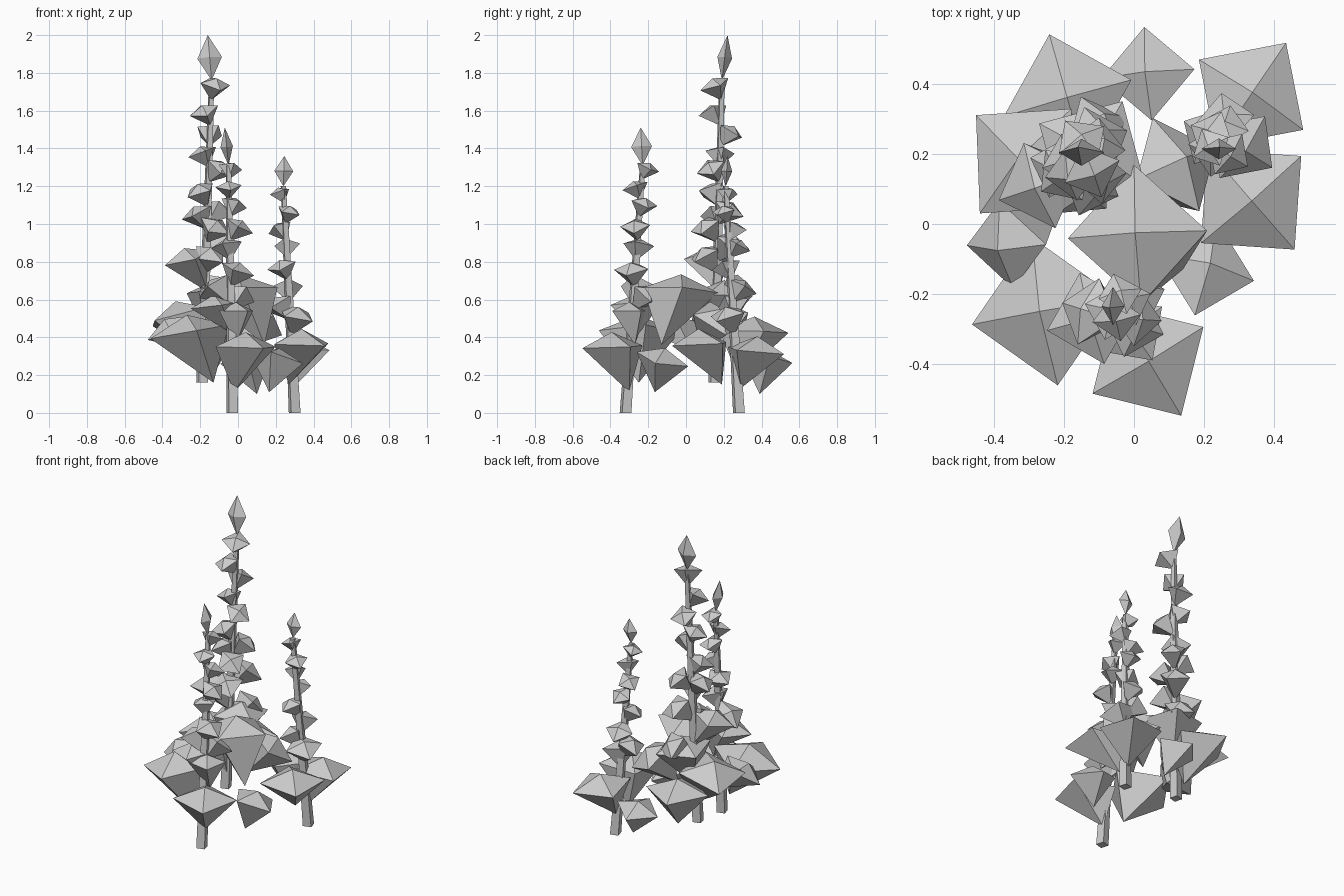
import bpy
import bmesh
import random
from math import cos, sin, pi, radians
from mathutils import Vector

random.seed(4)
UP = Vector((0, 0, 1))

default_cube = bpy.data.objects.get("Cube")
if default_cube:
    bpy.data.objects.remove(default_cube, do_unlink=True)

# One plain grey for the whole plant
grey = bpy.data.materials.new("plain_grey")
grey.use_nodes = True
colour = (0.6, 0.6, 0.6, 1)
grey.diffuse_color = colour
grey.node_tree.nodes["Principled BSDF"].inputs["Base Color"].default_value = colour


def finish(bm, name):
    """Turn a bmesh into a flat shaded grey object."""
    bmesh.ops.recalc_face_normals(bm, faces=bm.faces)
    mesh = bpy.data.meshes.new(name)
    bm.to_mesh(mesh)
    bm.free()
    mesh.materials.append(grey)
    part = bpy.data.objects.new(name, mesh)
    bpy.context.collection.objects.link(part)
    return part


def add_gem(bm, centre, root, radius, twist, cap, level, squash=1):
    """Four-sided double pyramid: point at root, square rim at centre, low cap.
    A level of one keeps the rim flat, zero sets it square to the root."""
    centre, root = Vector(centre), Vector(root)
    axis = (centre - root).normalized().lerp(UP, level).normalized()
    turn = UP.rotation_difference(axis)
    rim = []
    for k in range(4):
        angle = twist + k * pi / 2
        offset = Vector((cos(angle), sin(angle), 0)) * radius
        if k % 2:
            offset *= squash
        rim.append(bm.verts.new(centre + turn @ offset))
    low = bm.verts.new(root)
    high = bm.verts.new(centre + axis * cap)
    for k in range(4):
        a, b = rim[k], rim[(k + 1) % 4]
        bm.faces.new((a, b, high))
        bm.faces.new((b, a, low))


def add_stem(name, foot, head, thick, thin):
    """Tapered square stem with level ends."""
    bm = bmesh.new()
    rings = []
    for point, radius in ((foot, thick), (head, thin)):
        ring = []
        for k in range(4):
            angle = pi / 3 + k * pi / 2
            offset = Vector((cos(angle), sin(angle), 0)) * radius
            ring.append(bm.verts.new(Vector(point) + offset))
        rings.append(ring)
    for k in range(4):
        n = (k + 1) % 4
        bm.faces.new((rings[0][k], rings[0][n], rings[1][n], rings[1][k]))
    bm.faces.new(rings[0])
    bm.faces.new(rings[1])
    return finish(bm, name)


def add_stalk(name, foot, head, tip, bud_radius, bud_turn, florets):
    """A stem, its climbing florets and the pointed bud on top."""
    foot, head, tip = Vector(foot), Vector(head), Vector(tip)
    add_stem(name + "_stem", foot, head, 0.036, 0.016)

    bm = bmesh.new()
    for x, y, z, radius in florets:
        # each floret grows outwards and upwards from the stem
        share = (z - radius - foot.z) / (head.z - foot.z)
        root = foot.lerp(head, share)
        twist = random.uniform(0, pi / 2)
        add_gem(bm, (x, y, z), root, radius, twist, radius * 0.4, 0.15)
    finish(bm, name + "_florets")

    bm = bmesh.new()
    middle = head.lerp(tip, 0.5)
    add_gem(bm, middle, head, bud_radius, bud_turn, (tip - middle).length, 0, 0.6)
    finish(bm, name + "_bud")


# Tall stalk at the back right of the plant
add_stalk("tall_stalk", (-.19, .15, .16), (-.14, .19, 1.76), (-.16, .22, 2), .065, 0, [
    (-.12, .15, 1.74, .085), (-.18, .14, 1.6, .08), (-.15, .24, 1.49, .08),
    (-.19, .18, 1.38, .08), (-.09, .13, 1.3, .08), (-.2, .14, 1.18, .09),
    (-.1, .23, 1.08, .085), (-.22, .16, 1.06, .09), (-.12, .1, .99, .09),
    (-.1, .25, .9, .1), (-.15, .1, .84, .1), (-.1, .29, .67, .1)])

# Middle stalk at the front
add_stalk("middle_stalk", (-.03, -.32, 0), (-.05, -.23, 1.31), (-.07, -.24, 1.51), .055, pi / 2, [
    (-.04, -.2, 1.3, .065), (-.05, -.27, 1.2, .07), (-.02, -.22, 1.11, .075),
    (.01, -.27, .99, .08), (-.06, -.25, .89, .085), (0, -.29, .76, .095),
    (-.13, -.25, .67, .1), (.01, -.2, .63, .09)])

# Short stalk at the back left of the plant
add_stalk("short_stalk", (.3, .28, 0), (.24, .21, 1.2), (.245, .22, 1.36), .05, 0, [
    (.22, .22, 1.17, .06), (.27, .2, 1.07, .07), (.22, .26, .98, .07),
    (.26, .28, .89, .07), (.23, .21, .78, .08), (.26, .3, .67, .085),
    (.31, .22, .52, .11), (.21, .25, .58, .09)])

# Broad leaves: rim centre, root point, rim radius, turn in degrees, level
leaves = {
    "front_leaf": ((.04, -.39, .35), (-.02, -.3, .11), .185, 31, .9),
    "front_right_leaf": ((-.255, -.25, .43), (-.13, -.25, .16), .215, 10, .6),
    "centre_leaf": ((.01, -.03, .65), (.14, -.13, .36), .2, 3, .8),
    "left_leaf": ((.335, .07, .365), (.27, .19, .15), .19, 41, .9),
    "back_left_leaf": ((.335, .37, .33), (.29, .29, .13), .18, 56, .75),
    "back_small_leaf": ((.04, .43, .28), (.1, .39, .1), .135, 5, .5),
    "back_leaf": ((-.19, .36, .43), (-.14, .28, .18), .19, 16, .9),
    "right_leaf": ((-.31, .18, .51), (-.17, .13, .27), .2, 48, .5),
    "right_small_leaf": ((-.365, -.06, .45), (-.22, .03, .33), .13, 5, .4),
    "left_small_leaf": ((.205, -.125, .285), (.165, -.165, .11), .145, 76, 0),
    "tall_collar_leaf": ((-.12, .2, .63), (-.16, .16, .4), .175, 60, .7),
    "tall_upper_leaf": ((-.27, .11, .82), (-.16, .17, .64), .13, 20, .5),
    "inner_back_leaf": ((.12, .17, .5), (0, .08, .33), .15, 24, .1),
    "middle_collar_leaf": ((-.12, -.27, .57), (-.03, -.25, .42), .135, 15, .75),
    "middle_upper_leaf": ((-.01, -.3, .54), (-.01, -.27, .36), .11, 35, 1),
}
for name, (centre, root, radius, turn, level) in leaves.items():
    bm = bmesh.new()
    add_gem(bm, centre, root, radius, radians(turn), radius * 0.42, level)
    finish(bm, name)
